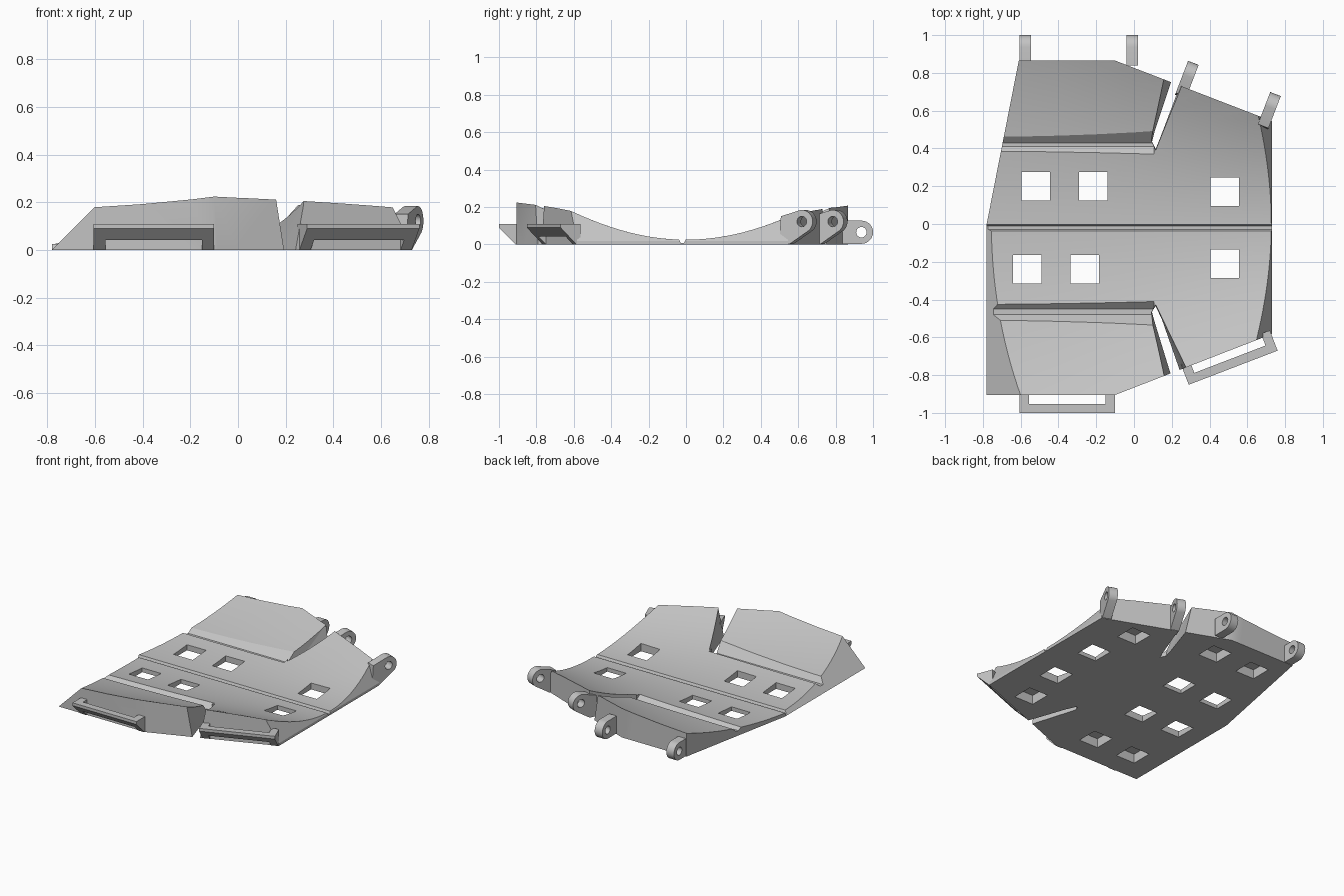
import bpy, bmesh, math
from mathutils import Vector, Matrix

cube = bpy.data.objects.get("Cube")
if cube:
    bpy.data.objects.remove(cube)

grey = bpy.data.materials.new("plain grey")
grey.use_nodes = True
grey.diffuse_color = (0.55, 0.55, 0.55, 1)
grey.node_tree.nodes["Principled BSDF"].inputs["Base Color"].default_value = (0.55, 0.55, 0.55, 1)


def finish(bm, name):
    bmesh.ops.recalc_face_normals(bm, faces=bm.faces[:])
    mesh = bpy.data.meshes.new(name)
    bm.to_mesh(mesh)
    bm.free()
    mesh.materials.append(grey)
    obj = bpy.data.objects.new(name, mesh)
    bpy.context.collection.objects.link(obj)
    return obj


def hull(name, points):
    bm = bmesh.new()
    for p in points:
        bm.verts.new(p)
    res = bmesh.ops.convex_hull(bm, input=bm.verts[:])
    loose = {v for v in res["geom_interior"] if isinstance(v, bmesh.types.BMVert)}
    bmesh.ops.delete(bm, geom=list(loose), context='VERTS')
    return finish(bm, name)


def bar(name, section, x0, x1):
    """Convex (y, z) section run along x."""
    return hull(name, [(x, y, z) for x in (x0, x1) for y, z in section])


def box(name, x, y, size, z0, z1):
    h = size / 2
    return hull(name, [(x + i * h, y + j * h, z) for i in (-1, 1) for j in (-1, 1) for z in (z0, z1)])


def carve(obj, cutters, operation='DIFFERENCE'):
    for c in cutters:
        c.hide_render = True
        mod = obj.modifiers.new("carve", 'BOOLEAN')
        mod.operation, mod.solver, mod.object = operation, 'EXACT', c
    bpy.context.view_layer.update()
    graph = bpy.context.evaluated_depsgraph_get()
    mesh = bpy.data.meshes.new_from_object(obj.evaluated_get(graph))
    obj.modifiers.clear()
    obj.data = mesh
    for c in cutters:
        bpy.data.objects.remove(c)


def height(x, y):
    return 0.025 + (0.258 + 0.17 * x + 0.09 * x * x) * y * y


# Dished plate with a flat underside
bm = bmesh.new()
bmesh.ops.create_grid(bm, x_segments=10, y_segments=40, size=1)
for v in bm.verts:
    v.co.z = height(v.co.x, v.co.y)
ext = bmesh.ops.extrude_face_region(bm, geom=bm.faces[:])
for v in ext["geom"]:
    if isinstance(v, bmesh.types.BMVert):
        v.co.z = 0
plate = finish(bm, "dished_plate")

# Plan outline
outline = [(-0.78, -0.905), (-0.1, -0.905), (0.73, -0.583), (0.73, 0.545),
           (-0.1, 0.865), (-0.61, 0.865), (-0.78, 0)]
carve(plate, [hull("outline", [(x, y, z) for x, y in outline for z in (-0.1, 0.6)])], 'INTERSECT')

# Sloped ends
cutters = [
    hull("left_slope", [(x, y, z) for y in (-1.1, -0.01)
                        for x, z in ((-0.83, -0.05), (-0.38, 0.4), (-1, 0.4), (-1, -0.05))]),
    hull("right_slope", [(x, y, z) for y in (-1, 1)
                         for x, z in ((0.765, -0.05), (0.535, 0.4), (1, 0.4), (1, -0.05))]),
]
# Folding grooves
cutters += [
    bar("centre_groove", [(0.005, 0.04), (-0.01, 0.008), (-0.028, 0.008), (-0.045, 0.04)], -0.9, 0.9),
    bar("back_groove", [(0.34, 0.084), (0.41, 0.035), (0.43, 0.035), (0.495, 0.095), (0.4, 0.2)], -0.9, 0.105),
    bar("front_groove", [(-0.39, 0.091), (-0.45, 0.035), (-0.48, 0.035), (-0.54, 0.11), (-0.45, 0.2)], -0.9, 0.105),
]
# Tapered slits
cutters += [
    hull("back_slit", [(0.1, 0.43, -0.05), (0.115, 0.4, -0.05), (0.23, 0.82, -0.05), (0.27, 0.81, -0.05),
                       (0.075, 0.47, 0.25), (0.115, 0.38, 0.25), (0.17, 0.84, 0.25), (0.285, 0.81, 0.25)]),
    hull("front_slit", [(0.1, -0.46, -0.05), (0.115, -0.44, -0.05), (0.22, -0.85, -0.05), (0.255, -0.84, -0.05),
                        (0.07, -0.5, 0.25), (0.115, -0.41, 0.25), (0.17, -0.86, 0.25), (0.315, -0.84, 0.25)]),
]
# Square through holes and blind pockets
through = [(-0.52, 0.2), (-0.215, 0.2), (0.48, 0.17), (-0.565, -0.24), (-0.26, -0.24), (0.48, -0.21)]
blind = [(-0.45, 0.65), (-0.13, 0.66), (0.42, 0.5), (-0.56, -0.68), (-0.25, -0.68), (0.43, -0.52)]
cutters += [box("hole", x, y, 0.15, -0.05, 0.4) for x, y in through]
cutters += [box("pocket", x, y, 0.15, -0.05, 0.065) for x, y in blind]
carve(plate, cutters)


# Hinge lugs
def lug(name, x, y, z, angle, base):
    ring = [(0.062 * math.cos(a), z + 0.062 * math.sin(a))
            for a in (i * math.tau / 28 for i in range(28))]
    body = bar(name, ring + base, -0.03, 0.03)
    pin = [(0.028 * math.cos(a), z + 0.028 * math.sin(a))
           for a in (i * math.tau / 20 for i in range(20))]
    carve(body, [bar("pin_hole", pin, -0.1, 0.1)])
    body.matrix_world = Matrix.Translation((x, y, 0)) @ Matrix.Rotation(angle, 4, 'Z')
    return body


tilt = math.radians(21)
straight = [(-0.1, 0.003), (-0.1, 0.127)]
raised = [(-0.13, 0.002), (-0.07, 0.002), (-0.12, 0.15)]
parts = [plate,
         lug("hinge_lug_outer_right", -0.575, 0.938, 0.065, 0, straight),
         lug("hinge_lug_inner_right", -0.01, 0.938, 0.065, 0, straight),
         lug("hinge_lug_inner_left", 0.292, 0.795, 0.122, -tilt, raised),
         lug("hinge_lug_outer_left", 0.727, 0.63, 0.122, -tilt, raised)]


# Strap loops
def strap_loop(name, x, y, angle):
    place = Matrix.Translation((x, y, 0)) @ Matrix.Rotation(angle, 4, 'Z')
    leg = [(-0.095, 0.11), (-0.095, 0.09), (-0.005, 0), (0.02, 0), (0.02, 0.11)]
    front = [(-0.095, 0.11), (-0.095, 0.09), (-0.047, 0.042), (-0.047, 0.11)]
    pieces = [bar(name + "_leg_right", leg, -0.252, -0.202),
              bar(name + "_leg_left", leg, 0.202, 0.252),
              bar(name + "_bar", front, -0.202, 0.202)]
    for p in pieces:
        p.matrix_world = place
    return pieces


parts += strap_loop("strap_loop_right", -0.353, -0.905, 0)
parts += strap_loop("strap_loop_left", 0.491, -0.672, tilt)

# Soft shading with sharp edges kept
bpy.ops.object.select_all(action='DESELECT')
for p in parts:
    p.select_set(True)
bpy.context.view_layer.objects.active = plate
bpy.ops.object.shade_smooth_by_angle(angle=math.radians(25))
